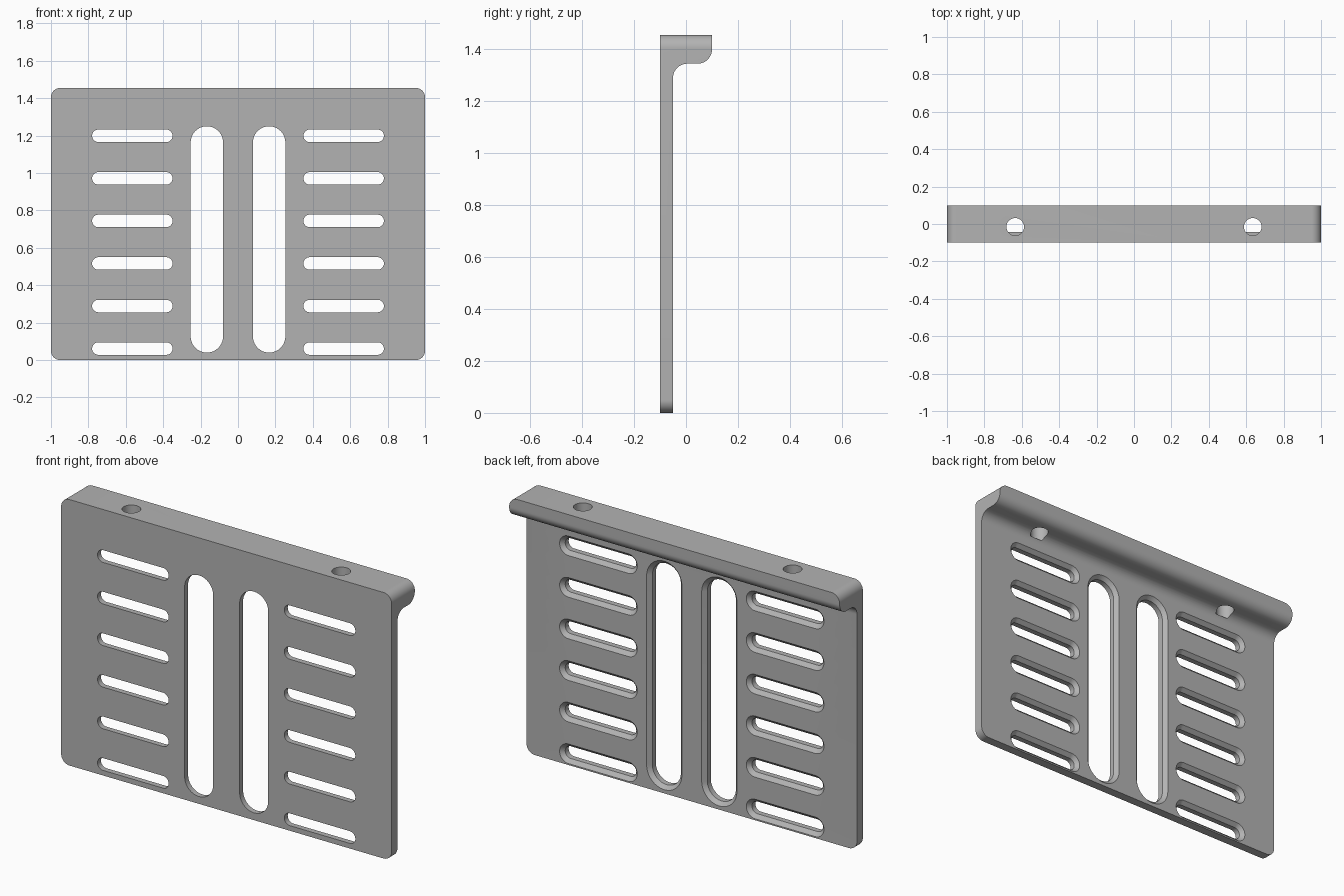
import bpy, bmesh
from math import sin, cos, pi, radians

cube = bpy.data.objects.get("Cube")
if cube:
    bpy.data.objects.remove(cube, do_unlink=True)

grey = bpy.data.materials.new("plain grey")
grey.use_nodes = True
colour = (0.45, 0.45, 0.45, 1)
grey.diffuse_color = colour
grey.node_tree.nodes["Principled BSDF"].inputs["Base Color"].default_value = colour

HEIGHT, FRONT, BACK = 1.455, -0.1, -0.05


def arc(cx, cy, r, start, end, steps=16):
    """Points along an arc, angles in degrees."""
    angles = [radians(start + (end - start) * i / steps) for i in range(steps + 1)]
    return [(cx + r * cos(a), cy + r * sin(a)) for a in angles]


def rounded_rect(x0, x1, z0, z1, r):
    return (arc(x1 - r, z1 - r, r, 0, 90) + arc(x0 + r, z1 - r, r, 90, 180)
            + arc(x0 + r, z0 + r, r, 180, 270) + arc(x1 - r, z0 + r, r, 270, 360))


def loft(name, rings):
    """Closed solid through matching rings of points."""
    bm = bmesh.new()
    loops = [[bm.verts.new(p) for p in ring] for ring in rings]
    n = len(loops[0])
    for a, b in zip(loops, loops[1:]):
        for i in range(n):
            j = (i + 1) % n
            bm.faces.new((a[i], a[j], b[j], b[i]))
    bm.faces.new(loops[0][::-1])
    bm.faces.new(loops[-1])
    bmesh.ops.remove_doubles(bm, verts=bm.verts, dist=1e-5)
    bmesh.ops.recalc_face_normals(bm, faces=bm.faces)
    mesh = bpy.data.meshes.new(name)
    bm.to_mesh(mesh)
    bm.free()
    mesh.materials.append(grey)
    obj = bpy.data.objects.new(name, mesh)
    bpy.context.collection.objects.link(obj)
    return obj


def cut(target, cutter, operation="DIFFERENCE"):
    mod = target.modifiers.new("cut", "BOOLEAN")
    mod.operation, mod.solver, mod.object = operation, "EXACT", cutter
    bpy.context.view_layer.objects.active = target
    bpy.ops.object.modifier_apply(modifier=mod.name)
    bpy.data.objects.remove(cutter, do_unlink=True)


def slot(x0, x1, z0, z1):
    """Round-ended slot, flared where it meets the back of the plate."""
    rings = []
    for y, grow in ((-0.2, 0), (-0.07, 0), (-0.03, 0.04)):
        a, b, c, d = x0 - grow, x1 + grow, z0 - grow, z1 + grow
        r = min(b - a, d - c) / 2
        rings.append([(x, y, z) for x, z in rounded_rect(a, b, c, d, r)])
    return loft("slot_cutter", rings)


# Plate and top flange as one side profile, with fillet and rounded lip
R = 0.055
UNDER = 1.345
side = [(FRONT, 0), (BACK, 0)]
side += arc(BACK + R, UNDER - R, R, 180, 90)
side += arc(0.1 - R, UNDER + R, R, -90, 0)
side += [(0.1, HEIGHT), (FRONT, HEIGHT)]
plate = loft("slotted_plate_with_flange", [[(x, y, z) for y, z in side] for x in (-1.1, 1.1)])

# Rounded outer corners
outline = rounded_rect(-1, 1, 0, HEIGHT, 0.05)
cut(plate, loft("outline_cutter", [[(x, y, z) for x, z in outline] for y in (-0.3, 0.3)]),
    "INTERSECT")

for s in (-1, 1):
    # Tall middle slots
    xs = sorted((s * 0.08, s * 0.253))
    cut(plate, slot(*xs, 0.04, 1.25))
    # Column of short level slots
    xs = sorted((s * 0.35, s * 0.78))
    for i in range(6):
        z = 0.0615 + i * 0.2275
        cut(plate, slot(*xs, z - 0.0335, z + 0.0335))
    # Screw hole down through the flange
    ring = arc(s * 0.635, -0.015, 0.047, 0, 360, 40)[:-1]
    cut(plate, loft("hole_cutter", [[(x, y, z) for x, y in ring] for z in (1.319, 1.6)]))

bpy.ops.object.select_all(action="DESELECT")
plate.select_set(True)
bpy.context.view_layer.objects.active = plate
bpy.ops.object.shade_smooth_by_angle(angle=radians(30))
